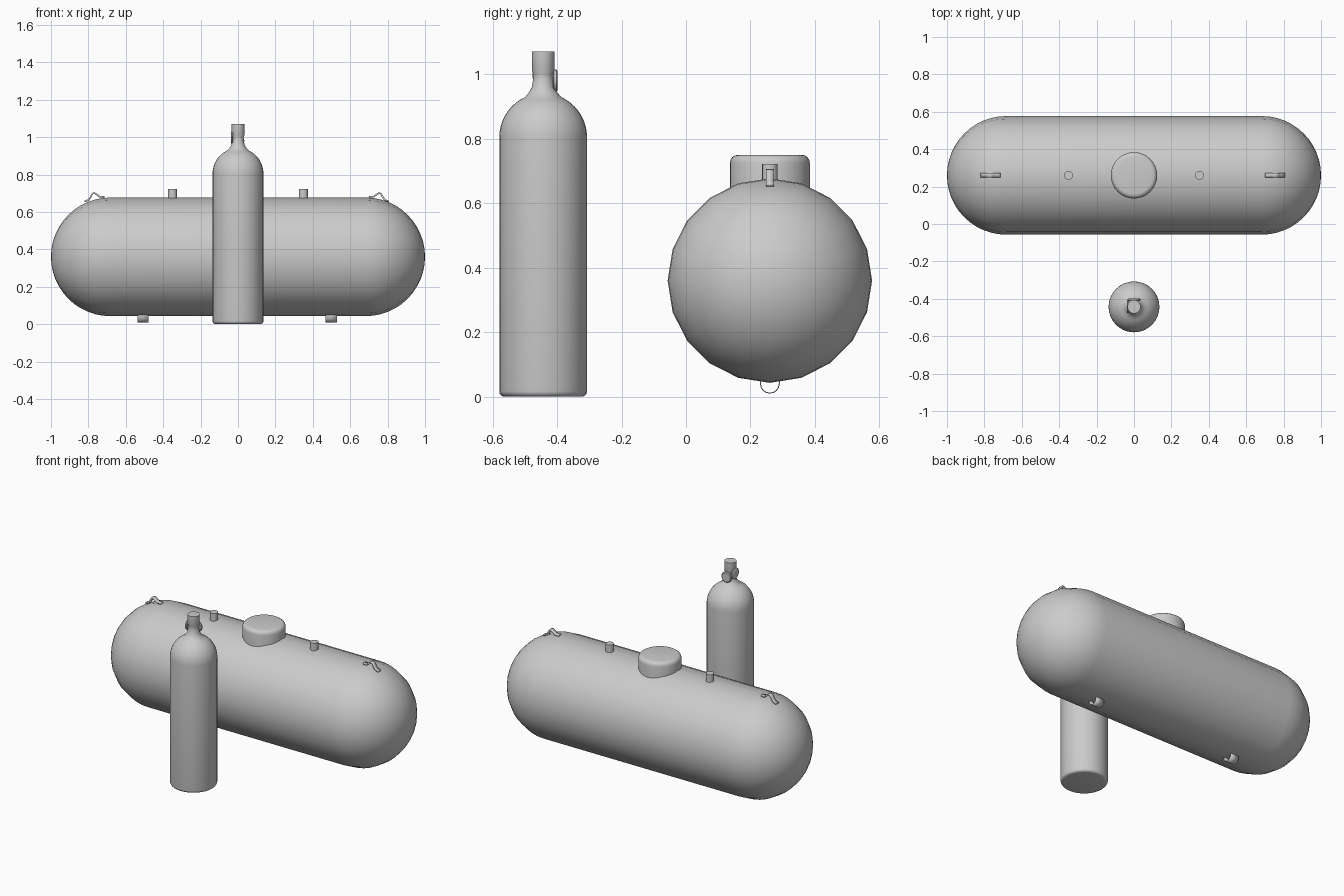
import bpy, bmesh, math
from mathutils import Matrix, Vector

if "Cube" in bpy.data.objects:
    bpy.data.objects.remove(bpy.data.objects["Cube"])

TANK_Y, TANK_Z, TANK_R, HALF = 0.26, 0.36, 0.317, 0.683
BOTTLE_Y = -0.443


def finish(bm, name, loc=(0, 0, 0), rot=None, angle=35):
    bmesh.ops.recalc_face_normals(bm, faces=bm.faces)
    if rot:
        bm.transform(rot)
    me = bpy.data.meshes.new(name)
    bm.to_mesh(me)
    bm.free()
    me.shade_smooth()
    me.set_sharp_from_angle(angle=math.radians(angle))
    ob = bpy.data.objects.new(name, me)
    ob.location = loc
    bpy.context.collection.objects.link(ob)
    return ob


def lathe(name, profile, sides, loc, rot=None):
    """Turn an (r, z) profile around z; r = 0 makes a pole."""
    bm = bmesh.new()
    rings = []
    for r, z in profile:
        n = 1 if r < 1e-6 else sides
        rings.append([bm.verts.new((r * math.cos(math.tau * i / sides),
                                    r * math.sin(math.tau * i / sides), z)) for i in range(n)])
    for a, b in zip(rings, rings[1:]):
        for i in range(sides):
            j = (i + 1) % sides
            quad = [a[i % len(a)], a[j % len(a)], b[j % len(b)], b[i % len(b)]]
            bm.faces.new(list(dict.fromkeys(quad)))
    return finish(bm, name, loc, rot)


def ribbon(name, path, offset, thickness):
    """Sweep an open path by the offset vector into a thin bent strap."""
    bm = bmesh.new()
    off = Vector(offset) / 2
    rows = [(bm.verts.new(Vector(p) - off), bm.verts.new(Vector(p) + off)) for p in path]
    for a, b in zip(rows, rows[1:]):
        bm.faces.new((a[0], a[1], b[1], b[0]))
    ob = finish(bm, name)
    m = ob.modifiers.new("thickness", 'SOLIDIFY')
    m.thickness, m.offset = thickness, 0
    return ob


def arc(cr, cz, r, a0, a1, n):
    return [(cr + r * math.cos(math.radians(a0 + (a1 - a0) * i / n)),
             cz + r * math.sin(math.radians(a0 + (a1 - a0) * i / n))) for i in range(n + 1)]


# Horizontal tank with round ends
turn_x = Matrix.Rotation(math.pi / 2, 4, 'Y')
cap = [(max(r, 0), z) for r, z in arc(0, HALF, TANK_R, 0, 90, 12)]
cap[-1] = (0, 1.0)
lathe("tank_body", [(r, -z) for r, z in reversed(cap)] + cap, 20, (0, TANK_Y, TANK_Z), turn_x)

# Valve cover on top of the tank
lathe("tank_lid", [(0, 0.62), (0.124, 0.62)] + arc(0.099, 0.725, 0.025, 0, 90, 4) + [(0, 0.75)],
      32, (0, TANK_Y, 0))

# Fittings, lifting lugs and foot loops on both ends
lug = [(0.700, 0.680), (0.724, 0.681), (0.740, 0.692), (0.753, 0.701), (0.764, 0.698),
       (0.774, 0.680), (0.784, 0.665), (0.806, 0.656)]
for side, tag in ((-1, "left"), (1, "right")):
    lathe("fitting_" + tag, [(0, 0.65), (0.024, 0.65), (0.024, 0.722), (0, 0.722)],
          16, (0.35 * side, TANK_Y, 0))
    shift = 0.014 if side < 0 else 0
    ribbon("lifting_lug_" + tag, [(side * (x + shift), TANK_Y, z) for x, z in lug],
           (0, 0.025, 0), 0.009)
    loop = [(0.031, 0.056)] + arc(0, 0.04, 0.029, 0, -180, 8) + [(-0.031, 0.056)]
    ribbon("foot_loop_" + tag, [(0.503 * side - 0.005, TANK_Y + y, z) for y, z in loop],
           (0.06, 0, 0), 0.003)

# Upright bottle with shoulder and neck
bottle = [(0, 0)] + arc(0.119, 0.017, 0.017, -90, 0, 4)
bottle += arc(0, 0.805, 0.136, 0, 66, 9)
bottle += [(0.043, 0.945), (0.035, 0.96), (0.031, 0.985), (0.030, 1.0),
           (0.035, 1.012), (0.035, 1.07), (0, 1.07)]
lathe("bottle", bottle, 32, (0, BOTTLE_Y, 0))

# Two small round valve knobs on the neck, one at the back and one at the left
knob = [(0, 0), (0.012, 0), (0.012, 0.03), (0.030, 0.03), (0.034, 0.034),
        (0.034, 0.041), (0.029, 0.045), (0, 0.045)]
lathe("back_knob", knob, 20, (0, BOTTLE_Y, 0.98), Matrix.Rotation(-math.pi / 2, 4, 'X'))
lathe("side_knob", [(r, z * 0.86) for r, z in knob], 20, (0, BOTTLE_Y, 0.998),
      Matrix.Rotation(-math.pi / 2, 4, 'Y'))
